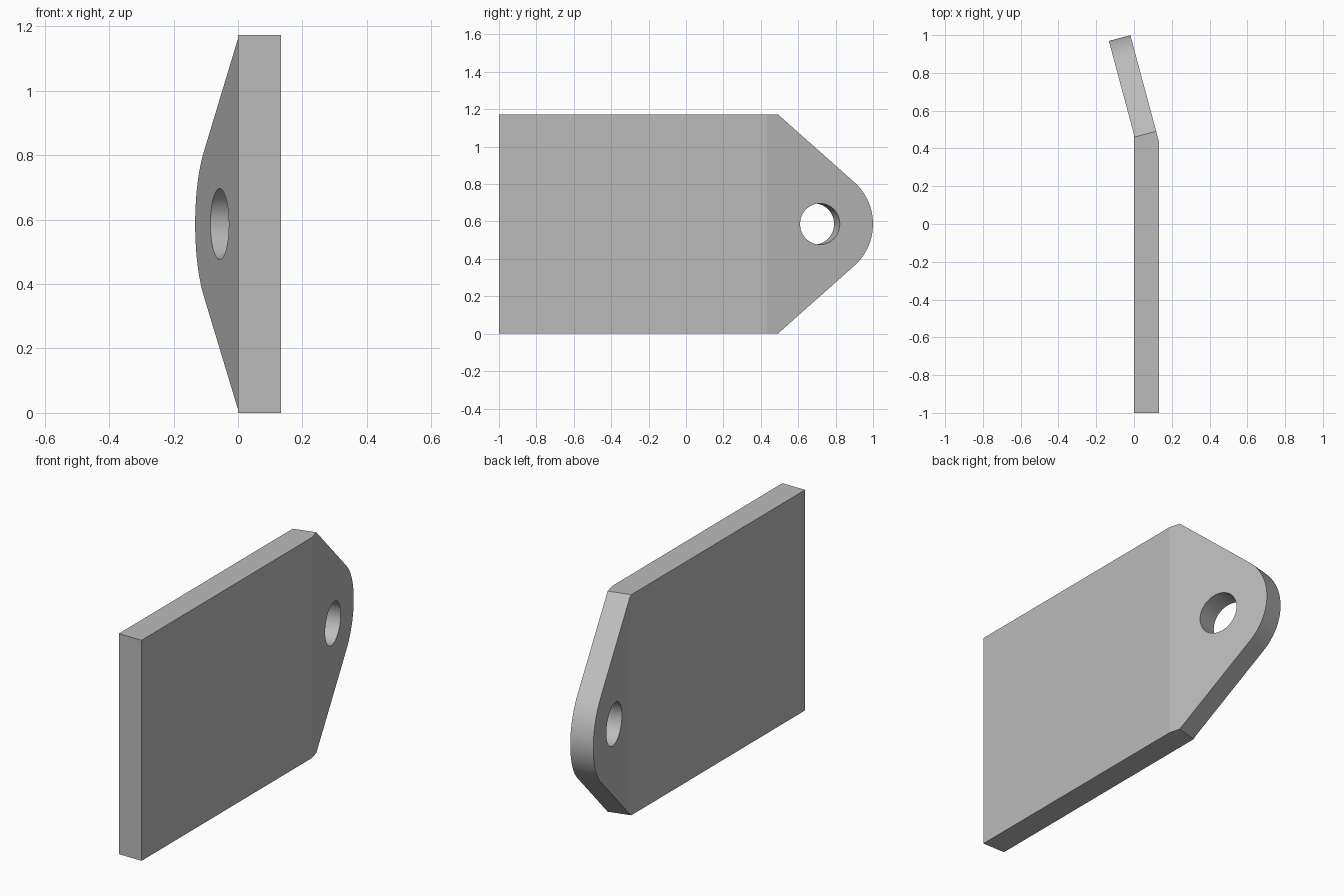
import bpy, bmesh
from math import radians, sin, cos, tan, acos, atan2, hypot, pi
from mathutils import Vector

HEIGHT = 1.173
WIDE = 0.133                 # plate thickness
THIN = 0.118                 # tab thickness
BEND = radians(15)
CORNER = Vector((0, 0.4725, HEIGHT / 2))    # inner bend, mid height
ALONG = Vector((-sin(BEND), cos(BEND), 0))
ACROSS = Vector((cos(BEND), sin(BEND), 0))
UP = Vector((0, 0, 1))
EYE, HOLE, ROUND = 0.2205, 0.11, 0.2935     # hole position, hole and tip radii
START = -0.0125              # where the taper begins along the tab

if "Cube" in bpy.data.objects:
    bpy.data.objects.remove(bpy.data.objects["Cube"])

steel = bpy.data.materials.new("plain grey")
steel.use_nodes = True
GREY = (0.5, 0.5, 0.5, 1)
steel.diffuse_color = GREY
steel.node_tree.nodes["Principled BSDF"].inputs["Base Color"].default_value = GREY


def prism(name, points, travel):
    """Extrude a closed outline along a vector."""
    bm = bmesh.new()
    face = bm.faces.new([bm.verts.new(p) for p in points])
    grown = bmesh.ops.extrude_face_region(bm, geom=[face])["geom"]
    bmesh.ops.translate(bm, vec=travel,
                        verts=[v for v in grown if isinstance(v, bmesh.types.BMVert)])
    bmesh.ops.recalc_face_normals(bm, faces=bm.faces)
    mesh = bpy.data.meshes.new(name)
    bm.to_mesh(mesh)
    bm.free()
    mesh.materials.append(steel)
    obj = bpy.data.objects.new(name, mesh)
    bpy.context.collection.objects.link(obj)
    return obj


def on_tab(s, z):
    """Point in the tab's plane, set back so cutters pass right through."""
    return CORNER + ALONG * s + UP * z - ACROSS * 0.7


def trim(obj, cutter, operation):
    cutter.hide_render = True
    mod = obj.modifiers.new(operation, 'BOOLEAN')
    mod.object, mod.operation, mod.solver = cutter, operation, 'EXACT'
    bpy.context.view_layer.objects.active = obj
    bpy.ops.object.modifier_apply(modifier=mod.name)
    bpy.data.objects.remove(cutter)


# Bent strip, as a plan profile raised to full height
base = Vector((0, CORNER.y, 0))
outer_y = CORNER.y + (THIN - WIDE * cos(BEND)) / sin(BEND)
tip = base + ALONG * 0.6
plate = prism("bent_plate", [
    Vector((0, -1, 0)), Vector((WIDE, -1, 0)), Vector((WIDE, outer_y, 0)),
    tip + ACROSS * THIN, tip, base], UP * HEIGHT)

# Tapered tab outline with rounded tip, tangent to the tapers
half = HEIGHT / 2
dx = START - EYE
tangent = atan2(half, dx) - acos(ROUND / hypot(dx, half))
rise = 0.2
flare = START - rise * tan(tangent)
STEPS = 48
arc = [tangent * (1 - 2 * i / STEPS) for i in range(STEPS + 1)]
outline = [on_tab(-2, half + rise), on_tab(flare, half + rise)]
outline += [on_tab(EYE + ROUND * cos(a), ROUND * sin(a)) for a in arc]
outline += [on_tab(flare, -half - rise), on_tab(-2, -half - rise)]
trim(plate, prism("tab_outline", outline, ACROSS * 1.4), 'INTERSECT')

# Round hole through the tab
ring = [2 * pi * i / 64 for i in range(64)]
circle = [on_tab(EYE + HOLE * cos(a), HOLE * sin(a)) for a in ring]
trim(plate, prism("hole_cutter", circle, ACROSS * 1.4), 'DIFFERENCE')

bpy.ops.object.select_all(action='DESELECT')
plate.select_set(True)
bpy.context.view_layer.objects.active = plate
bpy.ops.object.shade_smooth_by_angle(angle=radians(10))
